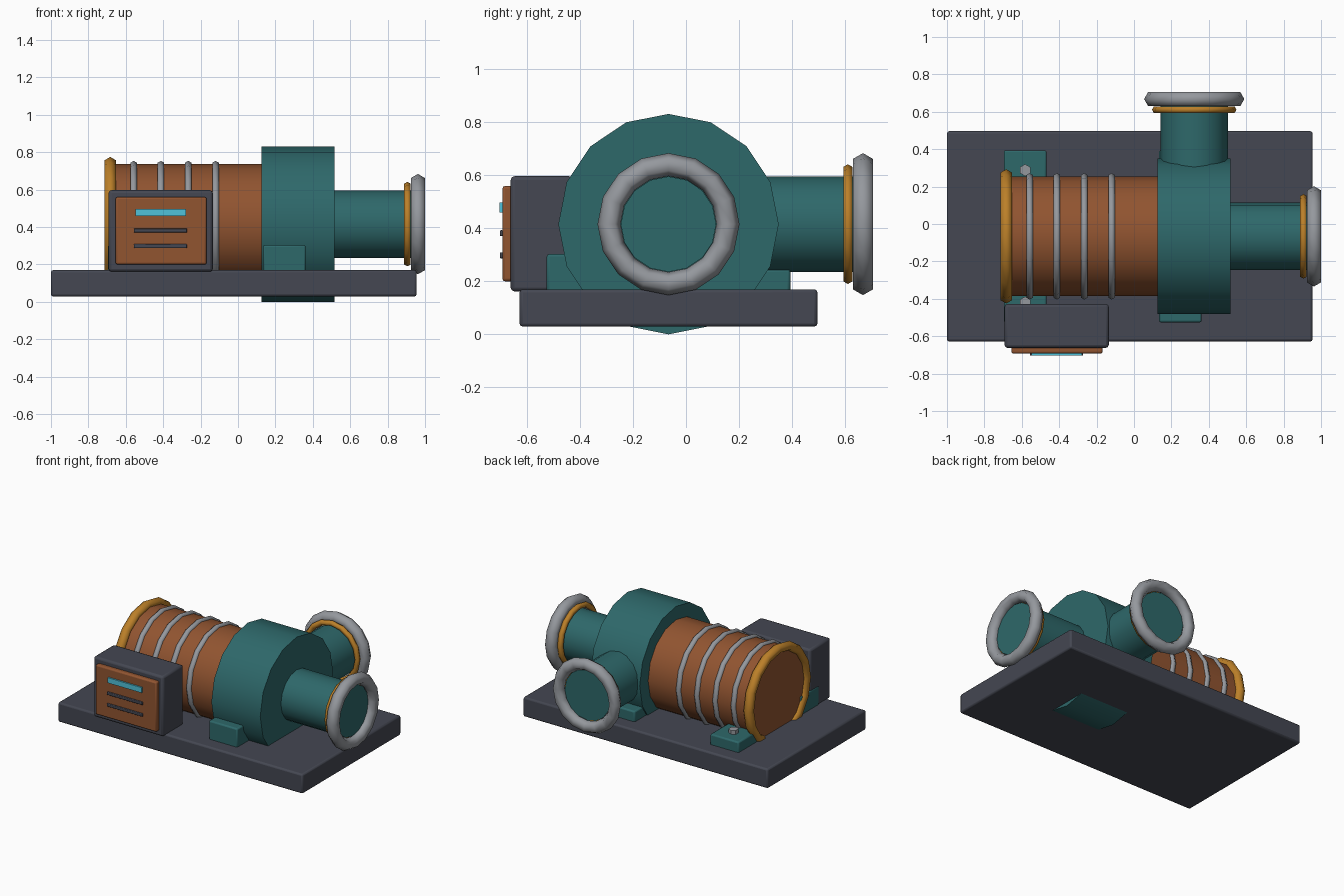
import bpy, math
from mathutils import Vector

if "Cube" in bpy.data.objects:
    bpy.data.objects.remove(bpy.data.objects["Cube"])

def mat(name, rgb):
    m = bpy.data.materials.new(name)
    m.diffuse_color = (*rgb, 1)
    m.use_nodes = True
    m.node_tree.nodes["Principled BSDF"].inputs["Base Color"].default_value = m.diffuse_color
    return m

SLATE = mat("slate", (0.058, 0.063, 0.084))
TEAL = mat("teal", (0.027, 0.138, 0.144))
COPPER = mat("copper_brown", (0.283, 0.089, 0.030))
GOLD = mat("gold", (0.50, 0.215, 0.022))
STEEL = mat("steel_grey", (0.300, 0.315, 0.340))
CYAN = mat("cyan", (0.08, 0.54, 0.70))

ROT = {"x": (0, math.pi / 2, 0), "y": (-math.pi / 2, 0, 0), "z": (0, 0, 0)}
AXIS_Y, AXIS_Z = -0.066, 0.416   # shared shaft line of motor and pump

def finish(name, m, angle=30):
    o = bpy.context.object
    o.name = o.data.name = name
    o.data.materials.append(m)
    bpy.ops.object.shade_smooth_by_angle(angle=math.radians(angle))
    return o

def cyl(name, axis, start, end, r, m, sides=16):
    """Cylinder between two points lying along the given axis."""
    a, b = Vector(start), Vector(end)
    bpy.ops.mesh.primitive_cylinder_add(vertices=sides, radius=r, depth=(b - a).length,
                                        location=(a + b) / 2, rotation=ROT[axis])
    return finish(name, m)

def ring(name, axis, loc, major, minor, m):
    bpy.ops.mesh.primitive_torus_add(major_segments=16, minor_segments=6, major_radius=major,
                                     minor_radius=minor, location=loc, rotation=ROT[axis])
    return finish(name, m, 70)

def box(name, x, y, z, m, bevel=0.012):
    bpy.ops.mesh.primitive_cube_add(size=1)
    o = bpy.context.object
    c = [(p[0] + p[1]) / 2 for p in (x, y, z)]
    s = [p[1] - p[0] for p in (x, y, z)]
    for v in o.data.vertices:
        v.co = [v.co[i] * s[i] for i in range(3)]
    o.location = c
    if bevel:
        b = o.modifiers.new("bevel", "BEVEL")
        b.width, b.segments = bevel, 2
    return finish(name, m)

# Base plate
box("base_plate", (-1.0, 0.955), (-0.628, 0.496), (0.029, 0.17), SLATE)

# Motor body with cooling bands and end rim
cyl("motor_body", "x", (-0.69, AXIS_Y, AXIS_Z), (0.14, AXIS_Y, AXIS_Z), 0.32, COPPER)
for i in range(4):
    ring(f"motor_band_{i + 1}", "x", (-0.558 + 0.146 * i, AXIS_Y, AXIS_Z), 0.318, 0.02, STEEL)
ring("motor_end_rim", "x", (-0.683, AXIS_Y, AXIS_Z), 0.325, 0.034, GOLD)

# Pump housing
cyl("pump_housing", "x", (0.125, AXIS_Y, AXIS_Z), (0.515, AXIS_Y, AXIS_Z), 0.416, TEAL)

# Inlet pipe (to the right) and outlet pipe (to the back), each with gasket and flange
cyl("inlet_pipe", "x", (0.45, AXIS_Y, AXIS_Z), (0.96, AXIS_Y, AXIS_Z), 0.18, TEAL)
ring("inlet_gasket", "x", (0.906, AXIS_Y, AXIS_Z), 0.206, 0.02, GOLD)
ring("inlet_flange", "x", (0.962, AXIS_Y, AXIS_Z), 0.2245, 0.0435, STEEL)
cyl("outlet_pipe", "y", (0.322, 0.1, AXIS_Z), (0.322, 0.666, AXIS_Z), 0.18, TEAL)
ring("outlet_gasket", "y", (0.322, 0.611, AXIS_Z), 0.206, 0.02, GOLD)
ring("outlet_flange", "y", (0.322, 0.668, AXIS_Z), 0.2245, 0.0435, STEEL)

# Mounting feet with hex bolts; the front pair is taller
for part, x in (("motor", -0.582), ("pump", 0.248)):
    for side, y, top in (("front", -0.42, 0.303), ("back", 0.288, 0.245)):
        box(f"{part}_foot_{side}", (x - 0.114, x + 0.114), (y - 0.106, y + 0.106),
            (0.15, top), TEAL, 0.01)
        cyl(f"{part}_bolt_{side}", "z", (x, y, top - 0.01), (x, y, top + 0.028), 0.032, STEEL, 6)

# Control box with front panel, screen and vent bars
box("control_box", (-0.692, -0.135), (-0.662, -0.428), (0.162, 0.597), SLATE, 0.015)
box("control_panel", (-0.655, -0.168), (-0.693, -0.65), (0.20, 0.56), COPPER, 0.01)
box("panel_screen", (-0.548, -0.278), (-0.704, -0.69), (0.46, 0.498), CYAN, 0)
for i, z in enumerate((0.382, 0.298)):
    box(f"panel_vent_{i + 1}", (-0.557, -0.272), (-0.703, -0.69), (z - 0.011, z + 0.011), SLATE, 0.004)
